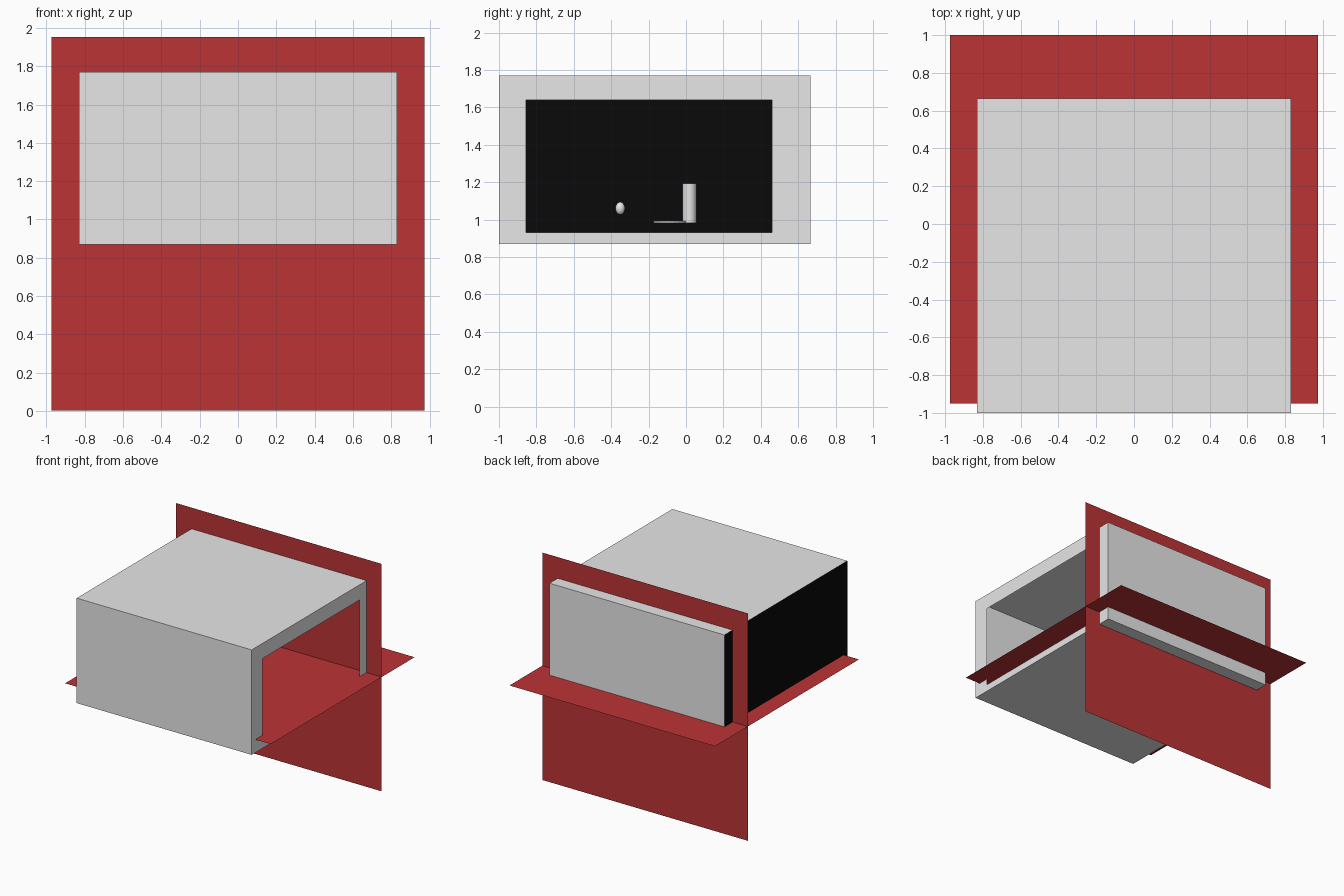
import bpy, bmesh
from math import radians
from mathutils import Matrix, Vector

old = bpy.data.objects.get("Cube")
if old:
    bpy.data.objects.remove(old, do_unlink=True)


def material(name, rgb):
    m = bpy.data.materials.new(name)
    m.use_nodes = True
    m.diffuse_color = (*rgb, 1)
    m.node_tree.nodes["Principled BSDF"].inputs["Base Color"].default_value = (*rgb, 1)
    return m


GREY = material("light_grey", (0.8, 0.8, 0.8))
RED = material("deep_red", (0.5, 0.033, 0.036))
BLACK = material("black", (0.003, 0.003, 0.003))


def finish(name, bm, *mats):
    mesh = bpy.data.meshes.new(name)
    bm.to_mesh(mesh)
    bm.free()
    for m in mats:
        mesh.materials.append(m)
    ob = bpy.data.objects.new(name, mesh)
    bpy.context.collection.objects.link(ob)
    return ob


def smooth(ob):
    bpy.ops.object.select_all(action='DESELECT')
    ob.select_set(True)
    bpy.context.view_layer.objects.active = ob
    bpy.ops.object.shade_smooth_by_angle(angle=radians(35))


def sheet(name, centre, rotation=None):
    bm = bmesh.new()
    mat = Matrix.Translation(centre) @ (rotation or Matrix())
    bmesh.ops.create_grid(bm, x_segments=1, y_segments=1, size=0.975, matrix=mat)
    return finish(name, bm, RED)


# Thin-walled box: open window on the +x side, black wall on the -x side
low, high = Vector((-0.83, -1, 0.87)), Vector((0.83, 0.665, 1.77))
bm = bmesh.new()
bmesh.ops.create_cube(bm, size=1, matrix=Matrix.Translation((low + high) / 2)
                      @ Matrix.Diagonal((*(high - low), 1)))
bm.normal_update()
for f in bm.faces:
    f.material_index = 1 if f.normal.x < -0.5 else 0
side = next(f for f in bm.faces if f.normal.x > 0.5)
outer = list(side.verts)
mid = side.calc_center_median()
bmesh.ops.delete(bm, geom=[side], context='FACES_ONLY')
inner = [bm.verts.new((high.x, -0.855 if v.co.y < mid.y else 0.46,
                       0.93 if v.co.z < mid.z else 1.64)) for v in outer]
for i in range(4):
    j = (i + 1) % 4
    bm.faces.new((outer[i], outer[j], inner[j], inner[i]))
finish("window_box", bm, GREY, BLACK)

# Crossing red sheets
sheet("floor_sheet", (0, 0.025, 0.982))
sheet("upright_sheet", (0, 0.555, 0.977), Matrix.Rotation(radians(90), 4, 'X'))

# Small items inside the box
bm = bmesh.new()
bmesh.ops.create_cone(bm, cap_ends=True, segments=32, radius1=0.037, radius2=0.037,
                      depth=0.21, matrix=Matrix.Translation((0, 0.018, 1.087)))
smooth(finish("post", bm, GREY))

bm = bmesh.new()
bmesh.ops.create_uvsphere(bm, u_segments=24, v_segments=12, radius=0.034,
                          matrix=Matrix.Translation((0, -0.352, 1.06))
                          @ Matrix.Diagonal((0.75, 0.75, 1, 1)))
smooth(finish("small_ball", bm, GREY))

bm = bmesh.new()
bmesh.ops.create_cone(bm, cap_ends=True, segments=24, radius1=0.09, radius2=0.09,
                      depth=0.009, matrix=Matrix.Translation((0, -0.085, 0.987)))
finish("flat_disc", bm, GREY)
